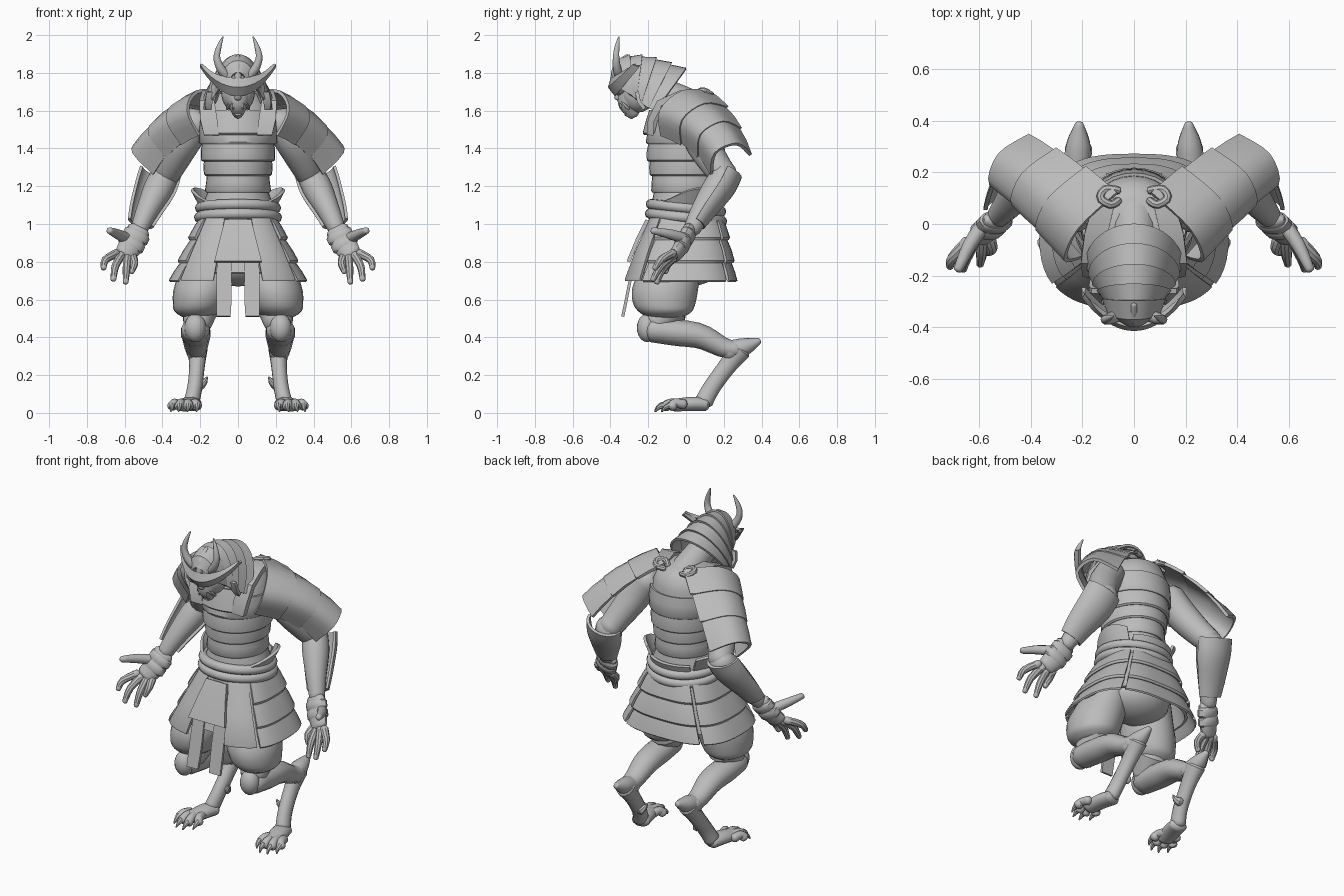
import bpy, bmesh
from math import sin, cos, pi, radians, copysign
from mathutils import Vector

if "Cube" in bpy.data.objects:
    bpy.data.objects.remove(bpy.data.objects["Cube"])

grey = bpy.data.materials.new("plain_grey")
grey.use_nodes = True
grey.diffuse_color = (0.5, 0.5, 0.5, 1)
grey.node_tree.nodes["Principled BSDF"].inputs["Base Color"].default_value = (0.5, 0.5, 0.5, 1)
parts = []


def at(pts, t):
    """Point on a smooth spline through pts, t from 0 to 1."""
    t *= len(pts) - 1
    k = min(int(t), len(pts) - 2)
    f = t - k
    a, b, c, d = (Vector(pts[min(max(k + j, 0), len(pts) - 1)]) for j in (-1, 0, 1, 2))
    return b + (c - a) * f / 2 + (a - b * 2.5 + c * 2 - d / 2) * f**2 + (b * 1.5 - a / 2 - c * 1.5 + d / 2) * f**3


def loft(name, rings, closed=False, cap=False, thick=0, mirror=False):
    bm = bmesh.new()
    rows = [[bm.verts.new(p) for p in r] for r in rings]
    n = len(rows[0])
    for r, s in zip(rows, rows[1:]):
        for i in range(n if closed else n - 1):
            j = (i + 1) % n
            bm.faces.new((r[i], r[j], s[j], s[i]))
    if cap:
        bm.faces.new(rows[0])
        bm.faces.new(rows[-1])
    bmesh.ops.recalc_face_normals(bm, faces=bm.faces)
    mesh = bpy.data.meshes.new(name)
    bm.to_mesh(mesh)
    bm.free()
    mesh.materials.append(grey)
    ob = bpy.data.objects.new(name, mesh)
    bpy.context.scene.collection.objects.link(ob)
    if thick:
        mod = ob.modifiers.new("thickness", "SOLIDIFY")
        mod.thickness, mod.offset = thick, 0
    if mirror:
        ob.modifiers.new("mirror", "MIRROR")
    parts.append(ob)


def tube(name, pts, ref=(0, 1, 0), flat=1, mirror=True, steps=12, segs=14, half=False):
    """Rounded limb through (x, y, z, radius) points, or an open half shell facing ref."""
    path = [at(pts, i / (steps - 1)) for i in range(steps)]
    rings = []
    for i, p in enumerate(path):
        t = (path[min(i + 1, steps - 1)] - path[max(i - 1, 0)]).to_3d().normalized()
        side = t.cross(Vector(ref)).normalized()
        out = side.cross(t)
        spots = [(0, 1)]
        if not half and i == 0:
            spots = [(-0.6, 0.3), (-0.4, 0.75), (0, 1)]
        if not half and i == steps - 1:
            spots = [(0, 1), (0.4, 0.75), (0.6, 0.3)]
        for push, size in spots:
            c, r = p.to_3d() + t * p.w * push, p.w * size
            arc = [pi * k / (segs - 1) if half else 2 * pi * k / segs for k in range(segs)]
            rings.append([c + r * (flat * cos(a) * side + sin(a) * out) for a in arc])
    loft(name, rings, not half, not half, 0.016 if half else 0, mirror)


def ball(name, centre, size, mirror=False):
    c, s = Vector(centre), Vector(size)
    rings = [[c + Vector((s.x * sin(u) * cos(v), s.y * sin(u) * sin(v), s.z * cos(u)))
              for v in (2 * pi * k / 20 for k in range(20))]
             for u in (0.05 + (pi - 0.1) * i / 12 for i in range(13))]
    loft(name, rings, True, True, 0, mirror)


def panel(name, prof, a0=0, a1=360, bands=1, step=0.015, e=1, thick=0.016, mirror=False, n=13):
    """Wrapped armour from (z, centre y, radius x, radius y) rows; angle 0 is the front."""
    full = a1 - a0 == 360
    rings = []
    power = lambda v: copysign(abs(v) ** e, v)
    for b in range(bands):
        for f, grow in ((0, 0), (0.5, step * 0.6), (0.95, step), (0.999, step * 0.7)):
            z, cy, rx, ry = at(prof, (b + f) / bands)
            angles = [radians(a0 + (a1 - a0) * k / (n if full else n - 1)) for k in range(n)]
            rings.append([(power(sin(a)) * (rx + grow), cy - power(cos(a)) * (ry + grow), z)
                          for a in angles])
    loft(name, rings, full, False, thick, mirror)


def plate(name, rows, thick=0.02, mirror=False):
    rings = [[(x0 + (x1 - x0) * k / 2, y, z) for k in range(3)] for z, y, x0, x1 in rows]
    loft(name, rings, thick=thick, mirror=mirror)


# Torso: banded cuirass, upper back, breastplate, neck
TORSO = [(1.55, 0.005, .195, .185), (1.4, 0, .185, .195), (1.3, 0, .168, .18),
         (1.2, 0, .153, .165), (1.06, 0, .18, .17)]
panel("cuirass", TORSO, bands=5, step=0.012, n=32)
loft("upper_torso", [[(rx * cos(a), cy + ry * sin(a), z) for a in (2 * pi * k / 28 for k in range(28))]
     for z, cy, rx, ry in [(1.5, .005, .192, .185), (1.58, .01, .185, .175),
                           (1.65, .02, .15, .14), (1.69, .0, .1, .1)]], True, True)
panel("breastplate", [(1.6, 0, .2, .185), (1.48, 0, .215, .205)], -38, 38, thick=0.02)
tube("neck", [(0, .05, 1.6, .1), (0, -.08, 1.67, .085), (0, -.22, 1.72, .08)], (1, 0, 0), mirror=False)
plate("shoulder_strap", [(1.47, -.19, .1, .18), (1.55, -.185, .11, .2), (1.64, -.14, .125, .205),
      (1.69, -.03, .1, .19), (1.68, .1, .07, .15)], 0.035, True)
tube("strap_loop", [(.06, .09, 1.685, .016), (.09, .075, 1.705, .016), (.13, .1, 1.705, .016),
     (.11, .135, 1.685, .016), (.06, .13, 1.68, .016)], (0, 0, 1), segs=8)

# Waist: rope belts and flared hip guard
for i, (z, rx) in enumerate([(1.085, .2), (1.035, .205), (1.0, .195)]):
    r = 0.028 if i < 2 else 0.018
    rings = [[((rx + r * cos(b)) * sin(a), -(rx - .015 + r * cos(b)) * cos(a), z + .02 * cos(a) + r * sin(b))
              for b in (2 * pi * k / 10 for k in range(10))] for a in (2 * pi * k / 40 for k in range(41))]
    loft("rope_belt_%d" % (i + 1), rings, True)
rings = []
for f in (0, .5, 1):
    row = []
    for a in (radians(25 + 10 * k) for k in range(12)):
        flare = f * max(0, cos(a - radians(112))) ** 3
        row.append(((.195 + .055 * flare) * sin(a), -(.18 + .02 * f) * cos(a), 1.09 + .02 * f + .08 * flare))
    rings.append(row)
loft("hip_guard", rings, thick=0.016, mirror=True)
panel("back_guard", [(1.13, 0, .21, .2), (1.08, 0, .2, .18)], 140, 220, step=0)

# Armoured skirt
SKIRT = [(1.03, 0, .195, .187), (.86, -.015, .272, .24), (.70, -.03, .345, .28)]
panel("skirt_lining", [(z + .04, y, rx * .9, ry * .9) for z, y, rx, ry in SKIRT], step=0, e=.72, n=32)
panel("skirt_back", SKIRT, 143, 217, 3, e=.72)
panel("skirt_side", SKIRT, 55, 138, 3, e=.72, mirror=True)
panel("skirt_front", SKIRT, 14, 51, 1, e=.72, mirror=True)
plate("front_apron", [(1.02, -.205, -.07, .07), (.92, -.255, -.095, .095), (.80, -.305, -.125, .125)])
plate("loincloth", [(.85, -.265, .035, .11), (.68, -.3, .033, .115), (.58, -.32, .035, .115),
      (.51, -.335, .04, .115)], 0.016, True)

# Baggy trousers
TROUSERS = [(.92, .12, -.01, .1, .13), (.76, .165, -.08, .135, .16), (.66, .19, -.11, .15, .175),
            (.58, .205, -.115, .14, .165), (.535, .215, -.11, .12, .14), (.505, .22, -.11, .07, .09)]
loft("trousers", [[(x + rx * cos(a), y + ry * sin(a), z) for a in (2 * pi * k / 24 for k in range(24))]
     for z, x, y, rx, ry in (at(TROUSERS, i / 14) for i in range(15))], True, True, 0, True)
ball("trouser_seat", (0, .02, .8), (.2, .17, .13))

# Legs with raised hocks and clawed feet
X = (1, 0, 0)
tube("thigh", [(.2, -.08, .56, .1), (.215, -.16, .47, .075)], X)
ball("kneecap", (.226, -.205, .45), (.058, .055, .075), True)
tube("shank", [(.225, -.18, .44, .075), (.225, -.05, .425, .08), (.222, .08, .405, .075),
     (.222, .2, .345, .06), (.22, .27, .335, .053)], X, .88)
tube("hock", [(.22, .22, .325, .055), (.215, .31, .35, .047), (.212, .385, .38, .018)], X)
tube("lower_leg", [(.215, .285, .335, .054), (.217, .22, .25, .042), (.228, .14, .14, .04),
     (.245, .095, .06, .042)], X, 1.15)
tube("dewclaw", [(.2, .17, .15, .03), (.178, .155, .165, .018), (.163, .15, .19, .004)], segs=8, steps=6)
tube("foot", [(.243, .1, .045, .037), (.26, .03, .048, .038), (.28, -.06, .04, .034)], (0, 0, 1), 1.45)
for i, (x, y) in enumerate([(.215, -.08), (.262, -.115), (.31, -.11), (.35, -.075)]):
    base = .24 + .028 * i
    tube("toe_%d" % (i + 1), [(base, -.01, .045, .026), ((base + x) / 2, y / 2 - .02, .052, .024),
         (x, y, .032, .027)], X, segs=10, steps=7)
    tube("toe_claw_%d" % (i + 1), [(x, y - .01, .04, .018), (x, y - .035, .028, .012),
         (x + .005, y - .05, .008, .004)], X, segs=8, steps=5)

# Arms, forearm guards and open hands
tube("upper_arm", [(.215, .05, 1.55, .085), (.285, .08, 1.44, .09), (.355, .16, 1.31, .078), (.385, .21, 1.25, .07)])
tube("forearm", [(.385, .21, 1.26, .075), (.425, .16, 1.18, .078), (.48, .085, 1.07, .06), (.525, .03, .97, .045)])
BACK = (.1, .85, -.5)
tube("forearm_guard", [(.41, .215, 1.28, .08), (.435, .175, 1.2, .08), (.483, .1, 1.09, .064),
     (.513, .05, 1.01, .05)], BACK, 1.3, half=True)
FRONT = (0, -1, 0)
tube("palm", [(.525, .02, .97, .036), (.565, -.02, .89, .038), (.6, -.055, .84, .032)], FRONT, 1.7)
for i, (x, y, z) in enumerate([(.54, .005, .935), (.563, -.018, .893)]):
    tube("hand_wrap_%d" % (i + 1), [(x - .007, y + .007, z + .014, .042), (x + .007, y - .007, z - .014, .042)],
         FRONT, 1.7, steps=3)
for i, tip in enumerate([(.565, -.11, .745), (.595, -.155, .69), (.66, -.175, .705), (.712, -.165, .765)]):
    base = Vector((.557 + .029 * i, -.05 - .006 * i, .825 + .007 * i))
    tip = Vector(tip)
    mid = (base + tip) / 2 + Vector((.012 * (i - 1), -.015, .005))
    tube("finger_%d" % (i + 1), [(*base, .023), (*mid, .021), (*tip, .015)], FRONT, segs=9, steps=7)
tube("thumb", [(.58, 0, .92, .03), (.635, -.08, .945, .027), (.68, -.175, .965, .018)],
     (0, 0, 1), segs=10, steps=7)

# Three-band shoulder plates
INNER = [(.205, -.13, 1.47), (.265, -.135, 1.6), (.215, -.02, 1.70), (.065, .12, 1.70)]
OUTER = [(.45, .14, 1.27), (.55, .16, 1.375), (.52, .265, 1.42), (.41, .335, 1.365)]
rings = []
for b in range(3):
    for f, grow in ((0, 1), (0.5, 1.03), (1, 1.06)):
        s = (b + f) / 3
        row = [at(INNER, k / 12).lerp(at(OUTER, k / 12), s) for k in range(13)]
        mid = sum(row, Vector()) / 13
        bow = Vector((.01, .02, .03)) * 4 * s * (1 - s)
        rings.append([mid + (p - mid) * grow + bow for p in row])
loft("shoulder_plate", rings, thick=0.018, mirror=True)

# Helmet: banded arches sweeping from the brow to the neck guard
ARCHES = [(-.392, 1.80, -.37, 1.75, .04), (-.365, 1.86, -.335, 1.71, .1), (-.30, 1.893, -.29, 1.68, .12),
          (-.235, 1.893, -.265, 1.66, .14), (-.16, 1.88, -.24, 1.64, .157),
          (-.08, 1.853, -.20, 1.615, .172), (0, 1.82, -.16, 1.60, .185)]
rings = []
for i, (ty, tz, by, bz, w) in enumerate(ARCHES):
    for grow in ((1,) if i in (0, 1, 6) else (1, .95)):
        rings.append([(w * grow * cos(a), by + (ty - by) * sin(a) * grow, bz + (tz - bz) * sin(a) * grow)
                      for a in (pi * k / 20 for k in range(21))])
loft("helmet", rings, thick=0.014)
tube("helmet_ridge", [(0, -.38, 1.77, .02), (0, -.365, 1.84, .018), (0, -.31, 1.888, .012)], X, mirror=False)
tube("horn", [(.055, -.35, 1.78, .024), (.09, -.365, 1.82, .023), (.112, -.37, 1.88, .018),
     (.10, -.365, 1.94, .013), (.08, -.355, 1.99, .004)], segs=10)
rings = []
for k in range(21):
    u = k / 10 - 1
    low, high, y = 1.682 + .155 * u * u, 1.77 + .072 * abs(u)**2.2, -.39 + .125 * u * u
    rings.append([(.195 * u, y + .02, low), (.195 * u, y - .015, (low + high) / 2), (.195 * u, y, high)])
loft("crescent_visor", rings, thick=0.018)
plate("cheek_flap", [(1.70, -.26, .125, .165), (1.65, -.25, .135, .175), (1.61, -.22, .14, .17)], 0.02, True)

# Snarling face mask
ball("face", (0, -.255, 1.69), (.088, .095, .1))
tube("muzzle", [(0, -.29, 1.69, .065), (0, -.298, 1.635, .055), (0, -.277, 1.58, .028)], X, 1.1, False)
tube("nose", [(0, -.35, 1.70, .016), (0, -.36, 1.665, .018)], X, 1.2, False, steps=4)
tube("brow", [(.012, -.352, 1.69, .014), (.045, -.345, 1.705, .016), (.08, -.31, 1.73, .01)], segs=8)
tube("lip", [(.005, -.35, 1.645, .01), (.035, -.335, 1.64, .011), (.058, -.305, 1.61, .008)], segs=8)
tube("fang", [(.025, -.345, 1.635, .009), (.026, -.345, 1.605, .003)], segs=6, steps=3)
tube("chin", [(0, -.305, 1.59, .025), (0, -.285, 1.565, .012)], X, 1, False, steps=4)

# Realise modifiers, then smooth with sharp edges kept
bpy.ops.object.select_all(action="DESELECT")
for ob in parts:
    ob.select_set(True)
bpy.context.view_layer.objects.active = parts[0]
bpy.ops.object.convert(target="MESH")
bpy.ops.object.shade_smooth_by_angle(angle=radians(38))
